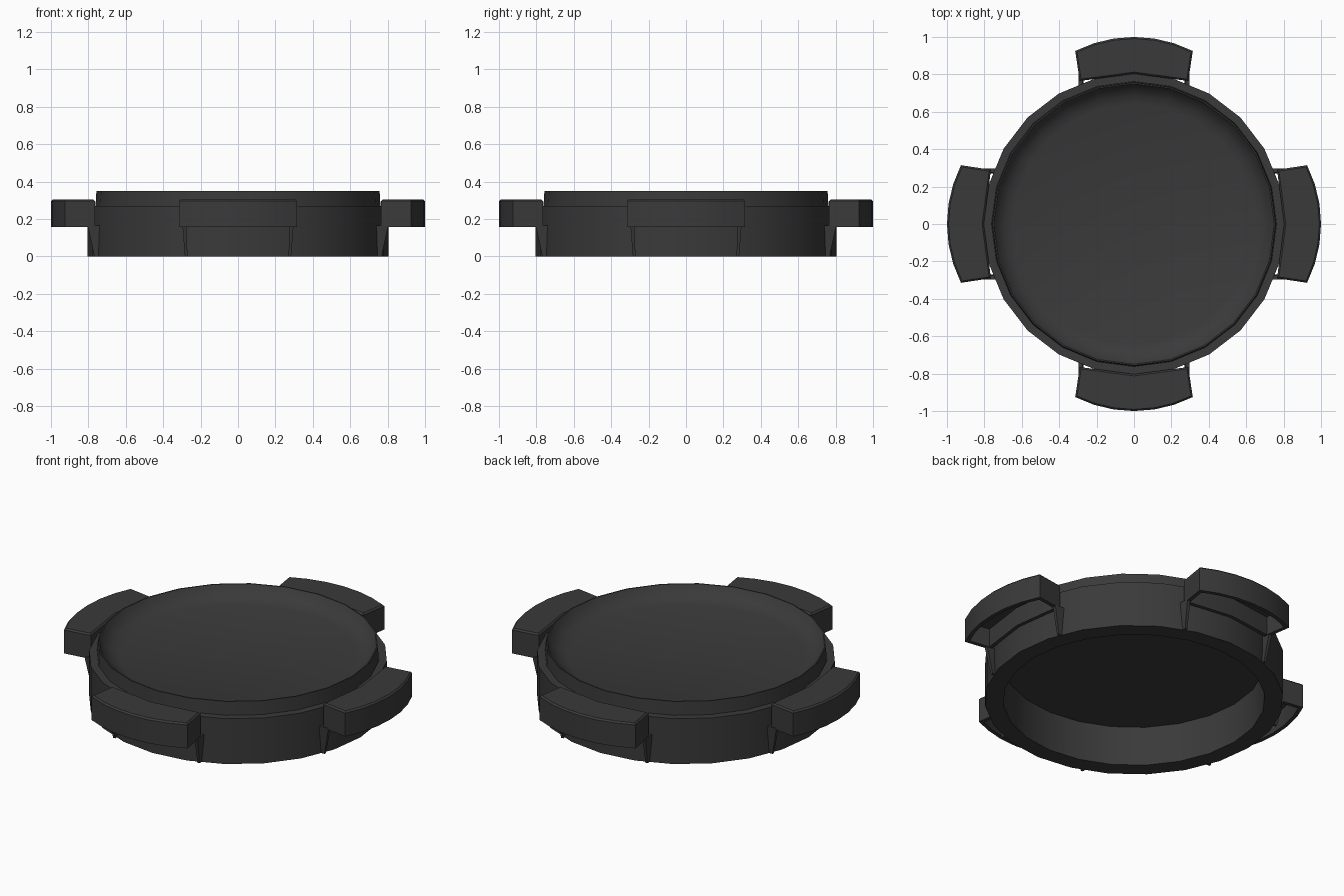
import bpy, bmesh, math
from mathutils import Matrix, Vector

if "Cube" in bpy.data.objects:
    bpy.data.objects.remove(bpy.data.objects["Cube"])

mat = bpy.data.materials.new("dark_plastic")
mat.diffuse_color = (0.042, 0.042, 0.042, 1)
mat.use_nodes = True
mat.node_tree.nodes["Principled BSDF"].inputs["Base Color"].default_value = mat.diffuse_color


def finish(bm, name):
    bmesh.ops.remove_doubles(bm, verts=bm.verts, dist=1e-5)
    bmesh.ops.recalc_face_normals(bm, faces=bm.faces)
    me = bpy.data.meshes.new(name)
    bm.to_mesh(me)
    bm.free()
    me.materials.append(mat)
    ob = bpy.data.objects.new(name, me)
    bpy.context.collection.objects.link(ob)
    bpy.ops.object.select_all(action='DESELECT')
    ob.select_set(True)
    bpy.context.view_layer.objects.active = ob
    bpy.ops.object.shade_smooth_by_angle(angle=math.radians(28))
    return ob


# Cap body: turned 24-sided profile, dished on top and hollow below
profile = [(0, .275), (.645, .275), (.69, .29), (.728, .315), (.75, .35), (.757, .35),
           (.762, .27), (.805, .27), (.805, 0), (.706, 0), (.706, .235), (0, .235)]
bm = bmesh.new()
vs = [bm.verts.new((r, 0, z)) for r, z in profile]
es = [bm.edges.new(p) for p in zip(vs, vs[1:])]
bmesh.ops.spin(bm, geom=vs + es, cent=(0, 0, 0), axis=(0, 0, 1),
               angle=math.tau, steps=24, use_merge=True)
finish(bm, "cap_body")


def grip_tab(turn):
    # Outline: curved outer edge, inner edge following the body
    out = [(.30 + .70 * math.cos(a), .70 * math.sin(a))
           for a in (math.radians(26.7 * k / 3) for k in range(-3, 4))]
    inn = [(r * math.cos(math.radians(d)), r * math.sin(math.radians(d)))
           for r, d in ((.815, 20.8), (.803, 15), (.803, 0), (.803, -15), (.815, -20.8))]
    inn[0], inn[-1] = (.765, .29), (.765, -.29)
    bm = bmesh.new()
    base = bm.faces.new([bm.verts.new((x, y, .157)) for x, y in out + inn])
    ext = bmesh.ops.extrude_face_region(bm, geom=[base], use_keep_orig=True)
    top = [v for v in ext["geom"] if isinstance(v, bmesh.types.BMVert)]
    bmesh.ops.translate(bm, verts=top, vec=(0, 0, .148))
    bmesh.ops.recalc_face_normals(bm, faces=bm.faces)
    # Small softened edge round the top
    rim = [e for e in bm.edges if all(v.co.z > .3 for v in e.verts)]
    bmesh.ops.bevel(bm, geom=rim, offset=.009, segments=1, affect='EDGES')
    # Hollow underside
    bottom = min(bm.faces, key=lambda f: f.calc_center_median().z)
    bmesh.ops.inset_region(bm, faces=[bottom], thickness=.022, use_even_offset=True)
    ext = bmesh.ops.extrude_face_region(bm, geom=[bottom])
    bmesh.ops.translate(bm, vec=(0, 0, .11),
                        verts=[v for v in ext["geom"] if isinstance(v, bmesh.types.BMVert)])
    if bottom.is_valid:
        bm.faces.remove(bottom)
    bm.transform(Matrix.Rotation(turn, 4, 'Z'))
    return bm


def tab_rib(turn, side):
    # Thin tapered gusset from the base up to the tab end
    bm = bmesh.new()
    layers = []
    for z, x, y0, y1 in ((0, .768, .27, .284), (.165, .803, .276, .297)):
        layers.append([bm.verts.new((px, side * py, z))
                       for px, py in ((.73, y0), (x, y0), (x, y1), (.73, y1))])
    lo, hi = layers
    bm.faces.new(lo)
    bm.faces.new(hi)
    for i in range(4):
        j = (i + 1) % 4
        bm.faces.new((lo[i], lo[j], hi[j], hi[i]))
    bm.transform(Matrix.Rotation(turn, 4, 'Z'))
    return bm


for n, label in enumerate(("right", "back", "left", "front")):
    turn = n * math.pi / 2
    finish(grip_tab(turn), "grip_tab_" + label)
    for side in (-1, 1):
        finish(tab_rib(turn, side), f"tab_rib_{label}_{'a' if side < 0 else 'b'}")
